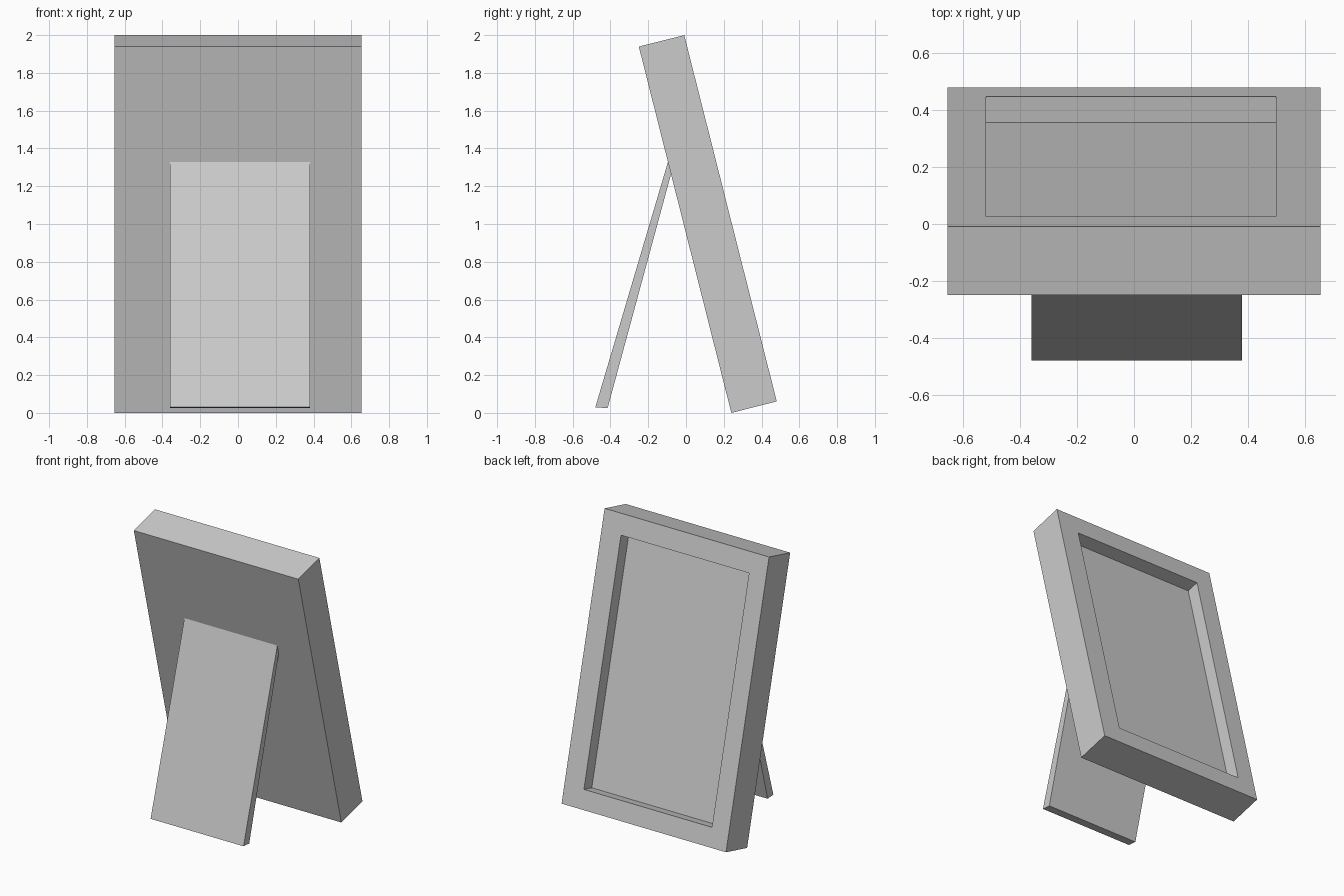
import bpy, bmesh, math
from mathutils import Matrix, Vector

if "Cube" in bpy.data.objects:
    bpy.data.objects.remove(bpy.data.objects["Cube"])


def add_object(name, bm):
    bmesh.ops.recalc_face_normals(bm, faces=bm.faces)
    mesh = bpy.data.meshes.new(name)
    bm.to_mesh(mesh)
    bm.free()
    obj = bpy.data.objects.new(name, mesh)
    bpy.context.collection.objects.link(obj)
    return obj


# Frame: upright slab with a recessed picture panel on its +y face, tilted back
WIDTH, THICK, HEIGHT, DEPTH = 1.31, 0.248, 2.0, 0.093
bm = bmesh.new()
bmesh.ops.create_cube(bm, size=1, matrix=Matrix.Translation((0, THICK / 2, HEIGHT / 2))
                      @ Matrix.Diagonal((WIDTH, THICK, HEIGHT, 1)))
bm.normal_update()
panel = max(bm.faces, key=lambda f: f.calc_center_median().y)
bmesh.ops.inset_individual(bm, faces=[panel], thickness=0.14)
for v in panel.verts:
    v.co.x = -0.52 if v.co.x < 0 else 0.50
    v.co.z = 0.135 if v.co.z < 1 else 1.857
panel = bmesh.ops.extrude_discrete_faces(bm, faces=[panel])["faces"][0]
bmesh.ops.translate(bm, verts=panel.verts, vec=(0, -DEPTH, 0))
frame = add_object("picture_frame", bm)
frame.location = (0, 0.24, 0)
frame.rotation_euler.x = math.atan2(0.49, 1.94)

# Stand: tapered prop leg, its top tucked just inside the frame back
profile = [(-0.48, 0.03), (-0.415, 0.025), (-0.075, 1.28), (-0.075, 1.325), (-0.095, 1.33)]
bm = bmesh.new()
face = bm.faces.new([bm.verts.new((-0.36, y, z)) for y, z in profile])
ext = bmesh.ops.extrude_face_region(bm, geom=[face])["geom"]
bmesh.ops.translate(bm, vec=(0.74, 0, 0),
                    verts=[e for e in ext if isinstance(e, bmesh.types.BMVert)])
if not any(len(f.verts) == 5 and all(v.co.x < 0 for v in f.verts) for f in bm.faces):
    bm.faces.new([v for v in bm.verts if v.co.x < 0])
add_object("prop_stand", bm)
